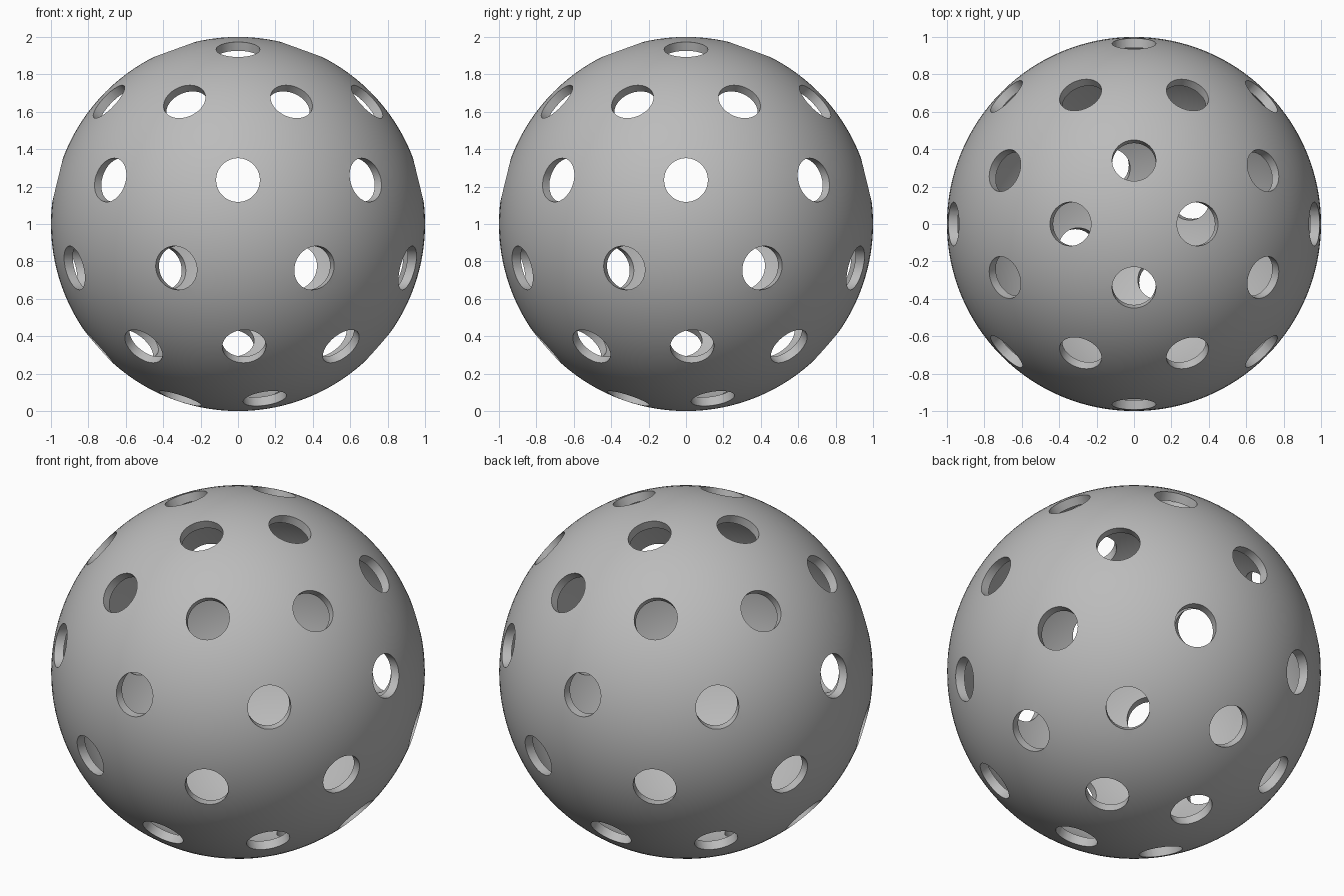
import bpy, bmesh
from math import sin, cos, radians, pi
from mathutils import Matrix, Vector

cube = bpy.data.objects.get("Cube")
if cube:
    bpy.data.objects.remove(cube)

RADIUS, WALL, HOLE = 1.0, 0.05, 0.117
CENTRE = Vector((0, 0, RADIUS))
LOWER_TWIST = 25  # the lower half is turned against the upper one


def add_object(name, bm):
    mesh = bpy.data.meshes.new(name)
    bm.to_mesh(mesh)
    bm.free()
    obj = bpy.data.objects.new(name, mesh)
    bpy.context.collection.objects.link(obj)
    return obj


# Plain grey plastic
grey = bpy.data.materials.new("grey_plastic")
grey.use_nodes = True
colour = (0.5, 0.5, 0.5, 1)
grey.diffuse_color = colour
grey.node_tree.nodes["Principled BSDF"].inputs["Base Color"].default_value = colour

# Hollow shell: an outer sphere and a reversed inner one
bm = bmesh.new()
place = Matrix.Translation(CENTRE)
inner = bmesh.ops.create_uvsphere(bm, u_segments=128, v_segments=64,
                                  radius=RADIUS - WALL, matrix=place)
bmesh.ops.reverse_faces(bm, faces=bm.faces[:])
bmesh.ops.create_uvsphere(bm, u_segments=128, v_segments=64,
                          radius=RADIUS, matrix=place)
ball = add_object("perforated_ball", bm)
ball.data.materials.append(grey)

# Drills: each ring is (hole count, first angle, direction tilt, height of drill axis)
rings = [
    (4, 0, 70, 0),
    (8, 22.5, 41.2, 0),
    (8, 0, 0, 0.235),
]
bm = bmesh.new()
for side, twist in ((1, 0), (-1, LOWER_TWIST)):
    for count, first, tilt, height in rings:
        for i in range(count):
            a = radians(first + twist) + 2 * pi * i / count - pi / 2
            t = radians(tilt)
            axis = Vector((cos(t) * cos(a), cos(t) * sin(a), side * sin(t)))
            middle = CENTRE + axis * RADIUS + Vector((0, 0, side * height))
            turn = axis.to_track_quat('Z', 'Y').to_matrix().to_4x4()
            bmesh.ops.create_cone(bm, cap_ends=True, segments=48,
                                  radius1=HOLE, radius2=HOLE, depth=0.4,
                                  matrix=Matrix.Translation(middle) @ turn)
drills = add_object("hole_cutters", bm)
drills.data.materials.append(grey)
drills.hide_render = True

# Cut the holes, then drop the cutters
cut = ball.modifiers.new("holes", 'BOOLEAN')
cut.operation = 'DIFFERENCE'
cut.solver = 'EXACT'
cut.object = drills
for obj in bpy.context.selected_objects:
    obj.select_set(False)
ball.select_set(True)
bpy.context.view_layer.objects.active = ball
bpy.ops.object.modifier_apply(modifier=cut.name)
bpy.data.objects.remove(drills)

bpy.ops.object.shade_smooth_by_angle(angle=radians(35))
